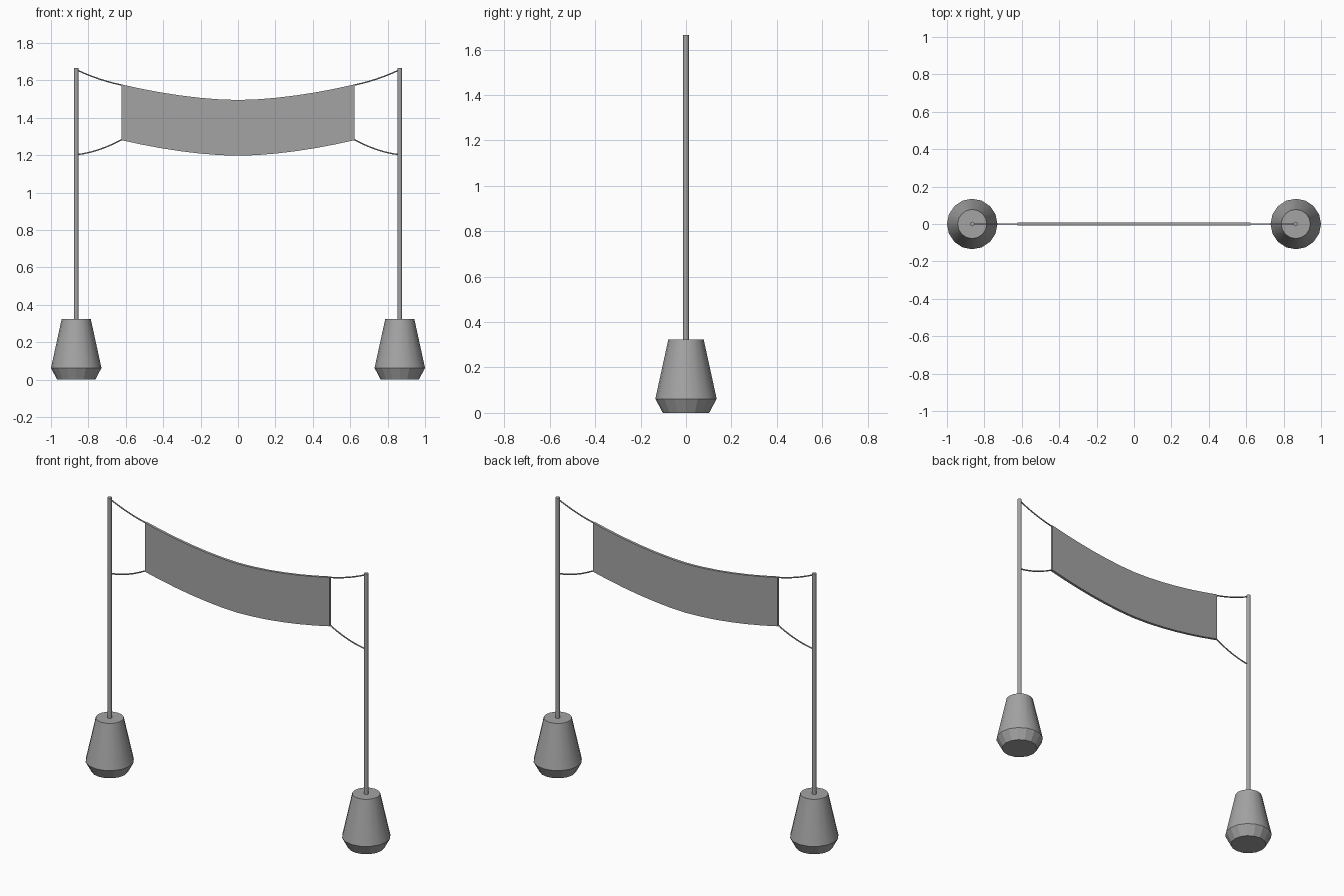
import bpy, bmesh, math

cube = bpy.data.objects.get("Cube")
if cube:
    bpy.data.objects.remove(cube, do_unlink=True)

GREY = (0.37, 0.37, 0.37, 1)
grey = bpy.data.materials.new("mid grey")
grey.use_nodes = True
grey.diffuse_color = GREY
grey.node_tree.nodes["Principled BSDF"].inputs["Base Color"].default_value = GREY

POST_X = 0.865
HALF_W = 0.622
DROP = 0.298


def finish(bm, name):
    bmesh.ops.recalc_face_normals(bm, faces=bm.faces)
    mesh = bpy.data.meshes.new(name)
    bm.to_mesh(mesh)
    bm.free()
    mesh.materials.append(grey)
    obj = bpy.data.objects.new(name, mesh)
    bpy.context.collection.objects.link(obj)
    return obj


def lathe(name, profile, sides, x, smooth_bands):
    """Stack rings of (radius, z), cap both ends, smooth the chosen bands."""
    bm = bmesh.new()
    rings = []
    for r, z in profile:
        angles = [2 * math.pi * i / sides for i in range(sides)]
        rings.append([bm.verts.new((x + r * math.cos(a), r * math.sin(a), z)) for a in angles])
    for band, (low, high) in enumerate(zip(rings, rings[1:])):
        for i in range(sides):
            j = (i + 1) % sides
            face = bm.faces.new((low[i], low[j], high[j], high[i]))
            face.smooth = band in smooth_bands
    for ring in (rings[0], rings[-1]):
        cap = bm.faces.new(ring)
        for edge in cap.edges:
            edge.smooth = False
    # Keep the rim between the bands crisp
    for ring in rings[1:-1]:
        for i in range(sides):
            bm.edges.get((ring[i], ring[i - 1])).smooth = False
    return finish(bm, name)


def top_edge(x):
    return 1.495 + 0.083 * (abs(x) / HALF_W) ** 1.75


def rope(name, start, end, sag, steps=6):
    curve = bpy.data.curves.new(name, "CURVE")
    curve.dimensions = "3D"
    curve.bevel_depth = 0.004
    curve.bevel_resolution = 1
    curve.use_fill_caps = True
    line = curve.splines.new("POLY")
    line.points.add(steps)
    for i, point in enumerate(line.points):
        t = i / steps
        x = start[0] + (end[0] - start[0]) * t
        z = start[1] + (end[1] - start[1]) * t - 4 * sag * t * (1 - t)
        point.co = (x, 0, z, 1)
    curve.materials.append(grey)
    obj = bpy.data.objects.new(name, curve)
    bpy.context.collection.objects.link(obj)


# Weighted bases, posts and ropes on each side
for side, s in (("left", 1), ("right", -1)):
    lathe(f"{side}_base", [(0.102, 0), (0.135, 0.062), (0.078, 0.323)], 16, s * POST_X, {1})
    lathe(f"{side}_post", [(0.0125, 0.3), (0.0125, 1.665)], 12, s * POST_X, {0})
    corner = top_edge(HALF_W)
    rope(f"{side}_upper_rope", (s * POST_X, 1.657), (s * HALF_W, corner - 0.003), 0.008)
    rope(f"{side}_lower_rope", (s * POST_X, 1.202), (s * HALF_W, corner - DROP + 0.003), 0.013)

# Sagging banner, a strip given thickness
bm = bmesh.new()
COLUMNS = 12
columns = []
for i in range(COLUMNS + 1):
    x = HALF_W * (2 * i / COLUMNS - 1)
    columns.append([bm.verts.new((x, 0, top_edge(x) - d)) for d in (0, DROP)])
for a, b in zip(columns, columns[1:]):
    bm.faces.new((a[1], b[1], b[0], a[0]))
banner = finish(bm, "banner")
solid = banner.modifiers.new("thickness", "SOLIDIFY")
solid.thickness = 0.016
solid.offset = 0
